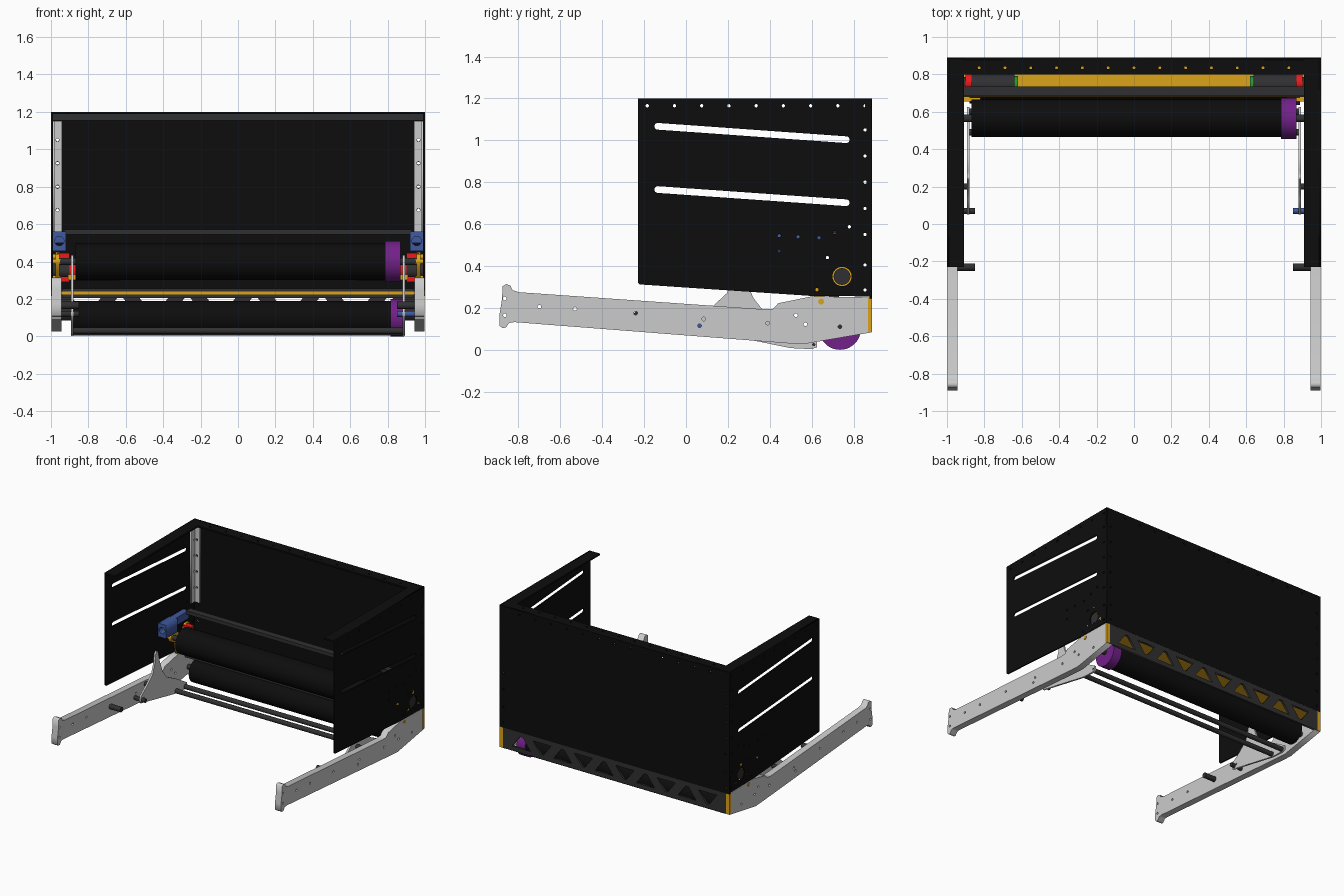
import bpy, bmesh, math
from mathutils import Matrix, Vector

if "Cube" in bpy.data.objects:
    bpy.data.objects.remove(bpy.data.objects["Cube"])


def material(name, r, g, b):
    m = bpy.data.materials.new(name)
    m.diffuse_color = (r, g, b, 1)
    m.use_nodes = True
    m.node_tree.nodes["Principled BSDF"].inputs["Base Color"].default_value = m.diffuse_color
    return m


BLACK = material("black", .004, .004, .004)
DARK = material("dark_grey", .03, .03, .032)
ORANGE = material("orange", .72, .37, .01)
PURPLE = material("purple", .17, .015, .25)
BLUE = material("blue", .05, .1, .35)
RED = material("red", .85, .01, .01)
GREEN = material("green", .02, .3, .04)
GREY = None
X, Y, Z = Vector((1, 0, 0)), Vector((0, 1, 0)), Vector((0, 0, 1))
AXES = {"x": (Y, Z, X), "y": (X, Z, -Y), "z": (X, Y, Z)}


def finish(name, bm, mat, smooth=False):
    me = bpy.data.meshes.new(name)
    bm.to_mesh(me)
    bm.free()
    ob = bpy.data.objects.new(name, me)
    bpy.context.collection.objects.link(ob)
    if mat:
        me.materials.append(mat)
    if smooth:
        bpy.ops.object.select_all(action="DESELECT")
        ob.select_set(True)
        bpy.context.view_layer.objects.active = ob
        bpy.ops.object.shade_smooth_by_angle(angle=math.radians(35))
    return ob


def box(name, x, y, z, mat):
    bm = bmesh.new()
    lo, hi = zip(*(sorted(v) for v in (x, y, z)))
    mid = [(a + b) / 2 for a, b in zip(lo, hi)]
    size = [b - a for a, b in zip(lo, hi)]
    bmesh.ops.create_cube(bm, size=1, matrix=Matrix.Translation(mid) @ Matrix.Diagonal((*size, 1)))
    return finish(name, bm, mat)


def rod(name, x0, x1, y, z, r, mat, n=32):
    bm = bmesh.new()
    mtx = Matrix.Translation(((x0 + x1) / 2, y, z)) @ Matrix.Rotation(math.pi / 2, 4, "Y")
    bmesh.ops.create_cone(bm, cap_ends=True, segments=n, radius1=r, radius2=r, depth=abs(x1 - x0), matrix=mtx)
    return finish(name, bm, mat, True)


def plate(name, axis, a, b, outline, holes, mat):
    """Flat plate with cut-outs, spanning a..b along the axis."""
    cu = bpy.data.curves.new(name, "CURVE")
    cu.dimensions, cu.fill_mode, cu.extrude = "2D", "BOTH", abs(b - a) / 2
    for loop in [outline] + list(holes):
        s = cu.splines.new("POLY")
        s.points.add(len(loop) - 1)
        for p, (u, v) in zip(s.points, loop):
            p.co = (u, v, 0, 1)
        s.use_cyclic_u = True
    tmp = bpy.data.objects.new(name + "_curve", cu)
    bpy.context.collection.objects.link(tmp)
    dg = bpy.context.evaluated_depsgraph_get()
    me = bpy.data.meshes.new_from_object(tmp.evaluated_get(dg))
    bm = bmesh.new()
    bm.from_mesh(me)
    bpy.data.objects.remove(tmp)
    bpy.data.meshes.remove(me)
    u, v, w = AXES[axis]
    rot = Matrix((u, v, w)).transposed().to_4x4()
    along = X if axis == "x" else Y if axis == "y" else Z
    bm.transform(Matrix.Translation(along * (a + b) / 2) @ rot)
    bmesh.ops.remove_doubles(bm, verts=bm.verts, dist=1e-5)
    bmesh.ops.recalc_face_normals(bm, faces=bm.faces)
    return finish(name, bm, mat)


def circle(u, v, r=.008, n=10):
    return [(u + r * math.cos(2 * math.pi * i / n), v + r * math.sin(2 * math.pi * i / n)) for i in range(n)]


def slot(u0, v0, u1, v1, r, n=8):
    t = math.atan2(v1 - v0, u1 - u0)
    arc = lambda u, v, s: [(u + r * math.cos(s + math.pi * i / n), v + r * math.sin(s + math.pi * i / n)) for i in range(n + 1)]
    return arc(u1, v1, t - math.pi / 2) + arc(u0, v0, t + math.pi / 2)


def rect(u0, v0, u1, v1):
    return [(u0, v0), (u1, v0), (u1, v1), (u0, v1)]


HOLE_Z = (1.05, .925, .8, .675)
COLUMN_Z = HOLE_Z + (.55, .405, .285)
FLANGE_X = [i * .138 for i in range(-6, 7)]
PIVOT = (.745, .35)
PIVOT_BOLTS = [(.745, .425), (.68, .31), (.81, .31)]

panel = [(-.23, .32), (-.222, .312), (.6, .257), (.885, .255), (.885, 1.2), (-.23, 1.2)]
panel_holes = [slot(-.135, 1.067, .765, 1.003, .016), slot(-.135, .765, .765, .702, .016), circle(*PIVOT, .046, 24)]
panel_holes += [circle(-.185 + .13 * i, 1.165) for i in range(9)]
panel_holes += [circle(.855, z) for z in COLUMN_Z]
panel_holes += [circle(*p) for p in ((.445, .545), (.445, .47), (.535, .54), (.635, .535), (.71, .56),
                                     (.78, .587), (.675, .44), (.625, .287))]
rail = [(-.89, .115), (-.878, .104), (-.86, .106), (-.845, .128), (-.82, .132), (.5, .03), (.56, .027), (.885, .083),
        (.885, .25), (.6, .255), (.44, .222), (.415, .195), (.36, .194), (-.8, .275), (-.828, .285),
        (-.838, .306), (-.858, .314), (-.876, .303), (-.878, .245), (-.89, .17)]
rail_holes = [circle(*p, .009) for p in ((-.865, .245), (-.865, .165), (-.7, .205), (-.53, .195), (-.24, .175),
                                         (.085, .147), (.065, .115), (.39, .127), (.525, .165), (.57, .122), (.735, .11))]
fin = [(.05, .1), (.44, .02), (.5, .008), (.6, .003), (.625, .012), (.625, .045), (.5, .12), (.37, .185), (.32, .25),
       (.285, .34), (.265, .42), (.25, .435), (.235, .42), (.222, .34), (.195, .27), (.13, .21), (.05, .15)]
arm = [(.53, .38), (.59, .35), (.62, .21), (.67, .21), (.655, .3), (.8, .29), (.83, .32), (.76, .45), (.72, .45),
       (.67, .38), (.6, .44), (.54, .44)]

# Parts repeated on both sides
for s, side in ((-1, "left"), (1, "right")):
    plate(side + "_side_panel", "x", s * .99, s, panel, panel_holes, BLACK)
    plate(side + "_top_flange", "z", 1.188, 1.2, rect(*sorted((s * .908, s * .995))[:1], -.23, max(s * .908, s * .995), .885),
          [], BLACK)
    plate(side + "_rail", "x", s * .945, s * .997, rail, rail_holes, GREY)
    plate(side + "_fin_plate", "x", s * .879, s * .893, fin, [circle(.61, .025), circle(.09, .125)], GREY)
    # vertical corner angle
    lo, hi = sorted((s * .94, s * .99))
    plate(side + "_corner_angle_face", "y", .865, .875, rect(lo, .56, hi, 1.15), [circle(s * .965, z, .009) for z in HOLE_Z], GREY)
    plate(side + "_corner_angle_leg", "x", s * .98, s * .99, rect(.82, .56, .875, 1.15),
          [circle(.855, z) for z in HOLE_Z], GREY)
    # bearing block with bore
    plate(side + "_bearing_block", "y", .42, .56, rect(*(min(s * .92, s * .99), .455), max(s * .92, s * .99), .56),
          [circle(s * .955, .51, .025, 20)], BLUE)
    box(side + "_bearing_arm", (s * .93, s * .98), (.56, .72), (.5, .56), BLUE)
    # roller pivot arm and its bolts
    plate(side + "_pivot_arm", "x", s * .955, s * .975, arm, [], ORANGE)
    box(side + "_arm_bracket", (s * .82, s * .91), (.655, .675), (.3, .33), ORANGE)
    for y, z in PIVOT_BOLTS + [(.55, .4), (.645, .23)]:
        rod(side + "_arm_bolt", s * .95, s * 1.0, y, z, .014, ORANGE, 16)
    # motor and gearbox
    rod(side + "_motor", s * .64, s * .87, *PIVOT, .055, DARK)
    rod(side + "_motor_cap", s * .62, s * .64, *PIVOT, .045, GREEN)
    rod(side + "_gearbox", s * .87, s * .9, .755, .35, .045, RED)
    rod(side + "_pivot_hub", s * .9, s * .996, *PIVOT, .04, DARK)
    for z in (.305, .43):
        box(side + "_red_spacer", (s * .9, s * .965), (.7, .74), (z - .015, z + .015), RED)
    # spacer pins on the rails
    rod(side + "_front_pin", s * .85, s * .95, -.23, .165, .02, DARK, 20)
    rod(side + "_middle_pin", s * .85, s * .95, .07, .12, .016, BLUE if s > 0 else DARK, 20)
    rod(side + "_upper_pin", s * .88, s * .95, .2, .18, .016, DARK, 20)
    box(side + "_corner_post", (s * .97, s * .998), (.868, .888), (.085, .25), ORANGE)

# Back panel and its top angle
back_holes = [circle(x, 1.165) for x in FLANGE_X] + [circle(s * .965, z) for s in (-1, 1) for z in COLUMN_Z]
plate("back_panel", "y", .877, .889, rect(-1, .245, 1, 1.2), back_holes, BLACK)
plate("back_top_flange", "z", 1.188, 1.2, rect(-.91, .8, .91, .88), [circle(x, .835) for x in FLANGE_X], BLACK)
box("back_top_angle_lip", (-.99, .99), (.855, .865), (1.155, 1.188), DARK)

# Rear truss beam with alternating triangular windows
windows = []
for i in range(10):
    x, up = (i - 4.5) * .18, 1 if i % 2 else -1
    windows.append([(x - .08, .165 - .045 * up), (x + .08, .165 - .045 * up), (x + .012, .165 + .045 * up),
                    (x - .012, .165 + .045 * up)])
plate("rear_truss_beam", "y", .872, .888, rect(-.97, .085, .97, .25), windows, DARK)

# Horizontal orange plate held between dark strips
box("belly_plate", (-.945, .945), (.68, .875), (.224, .24), ORANGE)
box("belly_strip_upper", (-.94, .94), (.682, .73), (.24, .256), DARK)
box("belly_strip_lower", (-.94, .94), (.682, .73), (.206, .224), DARK)

# Cross bar and lower tie bars
box("upper_cross_bar", (-.93, .93), (.685, .735), (.545, .572), DARK)
rod("front_tie_bar", -.89, .89, .49, .03, .018, DARK, 20)
rod("rear_tie_bar", -.89, .89, .6, .022, .018, DARK, 20)

# Rollers and drive wheels
rod("upper_roller", -.87, .79, .565, .4, .1, BLACK, 48)
rod("upper_drive_wheel", .785, .868, .565, .4, .11, PURPLE, 48)
rod("upper_roller_axle", -.96, .96, .565, .4, .02, DARK, 20)
rod("lower_roller", -.88, .82, .735, .1, .09, BLACK, 48)
rod("lower_drive_wheel", .815, .888, .735, .1, .1, PURPLE, 48)
rod("lower_roller_axle", -.95, .95, .735, .11, .02, DARK, 20)
